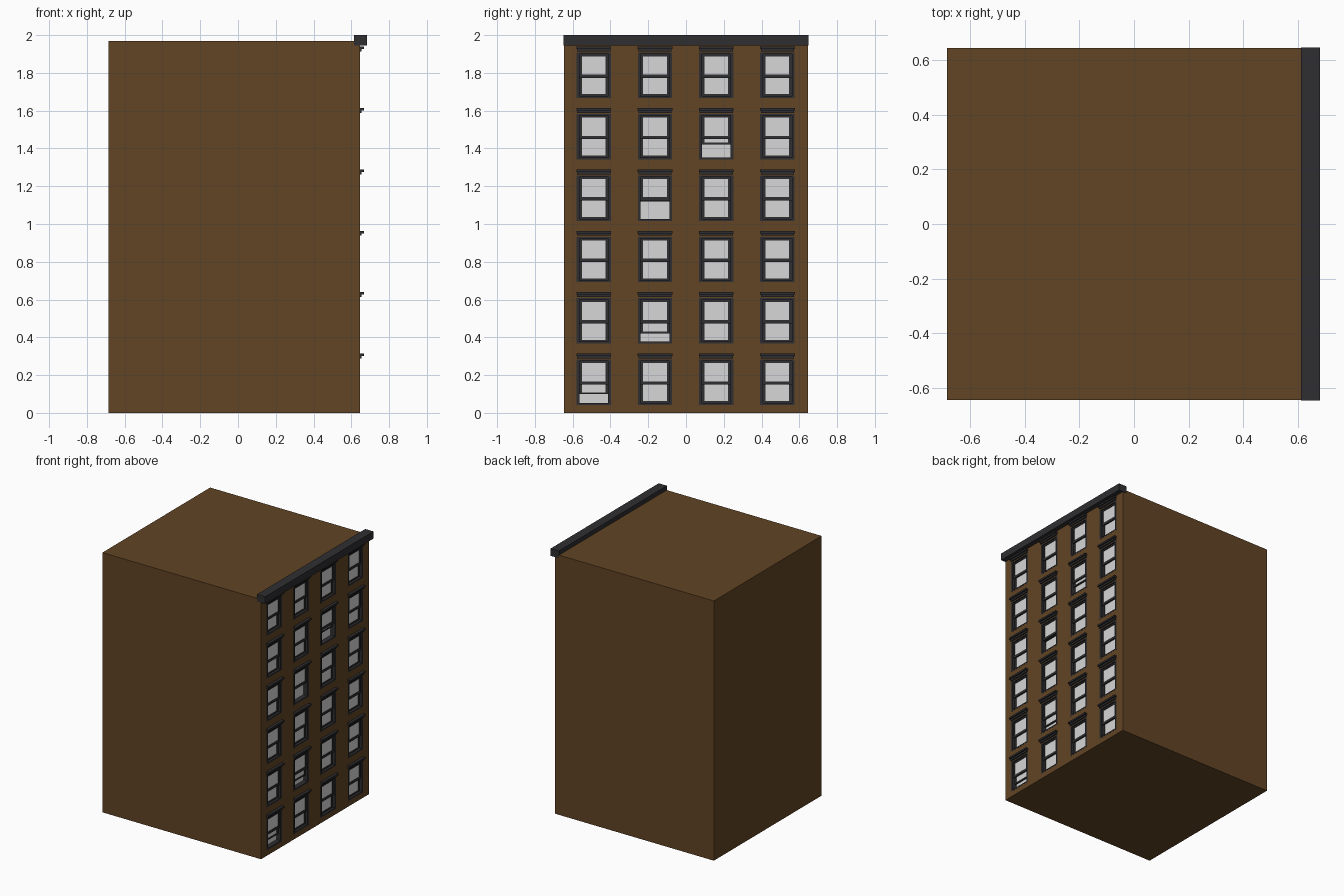
import bpy, bmesh
from mathutils import Vector

if "Cube" in bpy.data.objects:
    bpy.data.objects.remove(bpy.data.objects["Cube"])


def material(name, rgb):
    m = bpy.data.materials.new(name)
    m.diffuse_color = (*rgb, 1)
    m.use_nodes = True
    m.node_tree.nodes["Principled BSDF"].inputs["Base Color"].default_value = m.diffuse_color
    return m


BROWN = material("brown wall", (0.122, 0.058, 0.018))
DARK = material("charcoal trim", (0.028, 0.028, 0.031))
PALE = material("pale glass", (0.68, 0.68, 0.68))

WALL = 0.645                                  # x of the facade
COLS = [-0.489, -0.164, 0.160, 0.484]         # window centres in y
ROWS = [0.325 * i for i in range(6)]          # floor levels
HALF, SILL, HEAD = 0.091, 0.042, 0.282        # window opening
OPEN = {(0, 0): 0.047, (1, 1): 0.043, (3, 1): 0.092, (4, 2): 0.070}  # raised sashes


def finish(bm, name, *mats):
    me = bpy.data.meshes.new(name)
    bmesh.ops.recalc_face_normals(bm, faces=bm.faces)
    bm.to_mesh(me)
    bm.free()
    for m in mats:
        me.materials.append(m)
    ob = bpy.data.objects.new(name, me)
    bpy.context.collection.objects.link(ob)
    return ob


def box(bm, x0, x1, y0, y1, z0, z1):
    r = bmesh.ops.create_cube(bm, size=1)
    for v in r["verts"]:
        v.co = Vector(((x0 + x1) / 2 + v.co.x * (x1 - x0),
                       (y0 + y1) / 2 + v.co.y * (y1 - y0),
                       (z0 + z1) / 2 + v.co.z * (z1 - z0)))


def ring(bm, x0, x1, yc, half, z0, z1, side, bottom, top):
    """Rectangular frame made of two stiles and two rails."""
    box(bm, x0, x1, yc - half, yc - half + side, z0, z1)
    box(bm, x0, x1, yc + half - side, yc + half, z0, z1)
    box(bm, x0, x1, yc - half + side, yc + half - side, z0, z0 + bottom)
    box(bm, x0, x1, yc - half + side, yc + half - side, z1 - top, z1)


# Building body, with window recesses pushed into the facade
bm = bmesh.new()
box(bm, -0.685, WALL, -0.645, 0.645, 0, 1.968)
cuts = [((0, y + s * HALF, 0), (0, 1, 0)) for y in COLS for s in (-1, 1)]
cuts += [((0, 0, z + h), (0, 0, 1)) for z in ROWS for h in (SILL, HEAD)]
for co, no in cuts:
    front = [f for f in bm.faces if f.normal.x > 0.9]
    geom = front + list({e for f in front for e in f.edges}) + list({v for f in front for v in f.verts})
    bmesh.ops.bisect_plane(bm, geom=geom, plane_co=co, plane_no=no)
    bm.normal_update()


def is_opening(f):
    c = f.calc_center_median()
    return (f.normal.x > 0.9 and any(abs(c.y - y) < HALF for y in COLS)
            and any(z + SILL < c.z < z + HEAD for z in ROWS))


holes = [f for f in bm.faces if is_opening(f)]
ext = bmesh.ops.extrude_face_region(bm, geom=holes)
bmesh.ops.delete(bm, geom=holes, context="FACES_ONLY")
bmesh.ops.translate(bm, vec=(-0.035, 0, 0),
                    verts=[g for g in ext["geom"] if isinstance(g, bmesh.types.BMVert)])
for g in ext["geom"]:
    if isinstance(g, bmesh.types.BMFace):
        g.material_index = 1                  # pale backing of each recess
finish(bm, "building_body", BROWN, PALE)

# Roof cornice
bm = bmesh.new()
box(bm, 0.613, 0.682, -0.648, 0.648, 1.946, 2.0)
finish(bm, "cornice", DARK)

# Windows: frames, sashes, panes and lintels
frames, sashes, panes, lintels = (bmesh.new() for _ in range(4))
for r, z in enumerate(ROWS):
    for c, y in enumerate(COLS):
        up = OPEN.get((r, c), 0)
        ring(frames, 0.611, WALL + 0.001, y, HALF, z + SILL, z + HEAD, 0.015, 0.010, 0.008)
        # upper sash in front, lower sash sliding behind it
        ring(sashes, 0.628, 0.638, y, 0.076, z + 0.149, z + 0.274, 0.0135, 0.018, 0.011)
        ring(sashes, 0.617, 0.6275, y, 0.076, z + 0.052 + up, z + 0.164 + up, 0.0135, 0.010, 0.012)
        box(panes, 0.630, 0.633, y - 0.0625, y + 0.0625, z + 0.167, z + 0.263)
        box(panes, 0.620, 0.623, y - 0.0625, y + 0.0625, z + 0.062 + up, z + 0.152 + up)
        # stepped lintel
        box(lintels, WALL - 0.005, 0.666, y - 0.092, y + 0.092, z + 0.301, z + 0.314)
        box(lintels, WALL - 0.005, 0.655, y - 0.088, y + 0.088, z + 0.288, z + 0.301)
finish(frames, "window_frames", DARK)
finish(sashes, "window_sashes", DARK)
finish(panes, "window_panes", PALE)
finish(lintels, "window_lintels", DARK)
